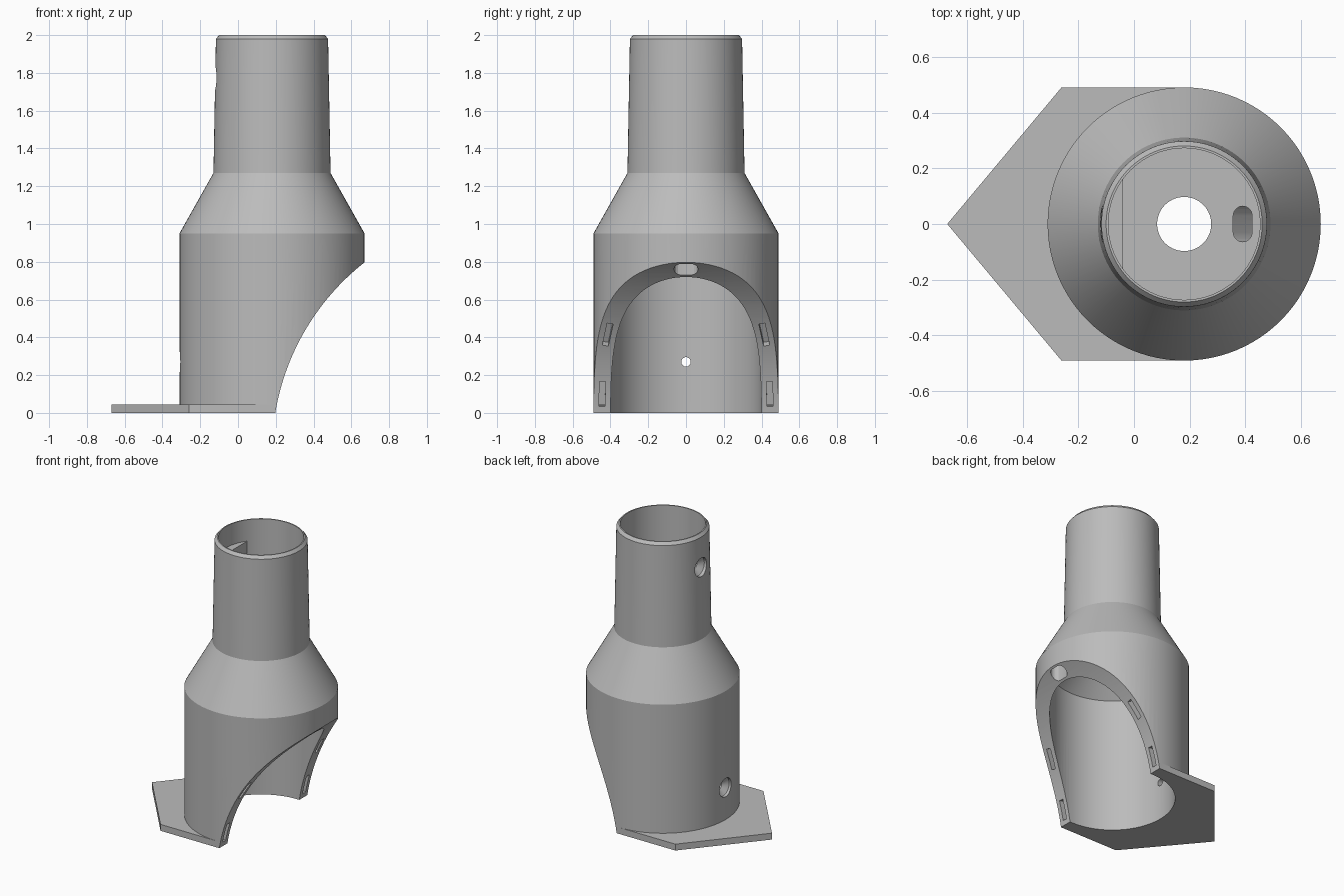
import bpy, bmesh
from math import sin, cos, pi, sqrt, acos
from mathutils import Vector, Matrix

cube = bpy.data.objects.get("Cube")
if cube:
    bpy.data.objects.remove(cube, do_unlink=True)

AXIS = 0.18                              # centre line of the tube
ARC_X, ARC_Z, ARC_R = 1.46, -0.21, 1.28  # curve of the arched opening

grey = bpy.data.materials.new("matte grey")
grey.use_nodes = True
grey.diffuse_color = (0.5, 0.5, 0.5, 1)
grey.node_tree.nodes["Principled BSDF"].inputs["Base Color"].default_value = (0.5, 0.5, 0.5, 1)


def loft(name, loops, closed=False):
    """Skin equal-length loops; cap the ends, or join last to first."""
    bm = bmesh.new()
    rings = [[bm.verts.new(p) for p in loop] for loop in loops]
    pairs = list(zip(rings, rings[1:]))
    if closed:
        pairs.append((rings[-1], rings[0]))
    else:
        bm.faces.new(rings[0])
        bm.faces.new(rings[-1])
    n = len(rings[0])
    for a, b in pairs:
        for i in range(n):
            j = (i + 1) % n
            bm.faces.new((a[i], a[j], b[j], b[i]))
    bmesh.ops.recalc_face_normals(bm, faces=bm.faces)
    mesh = bpy.data.meshes.new(name)
    bm.to_mesh(mesh)
    bm.free()
    mesh.materials.append(grey)
    obj = bpy.data.objects.new(name, mesh)
    bpy.context.collection.objects.link(obj)
    return obj


def ring(r, z, n=96):
    return [(AXIS + r * cos(2 * pi * i / n), r * sin(2 * pi * i / n), z) for i in range(n)]


def x_ring(x, z, r, n=32):
    return [(x, r * cos(2 * pi * i / n), z + r * sin(2 * pi * i / n)) for i in range(n)]


def combine(target, tool, operation="DIFFERENCE"):
    mod = target.modifiers.new(operation.lower(), "BOOLEAN")
    mod.operation = operation
    mod.solver = "EXACT"
    mod.object = tool
    bpy.ops.object.select_all(action="DESELECT")
    target.select_set(True)
    bpy.context.view_layer.objects.active = target
    bpy.ops.object.modifier_apply(modifier=mod.name)
    bpy.data.objects.remove(tool, do_unlink=True)


# Turned body: wide sleeve, shoulder, neck, inner floor with a central hole
profile = [(0.40, 0), (0.49, 0), (0.49, 0.95), (0.31, 1.27), (0.297, 1.98), (0.28, 2),
           (0.272, 2), (0.272, 1.27), (0.097, 1.27), (0.097, 1.25), (0.40, 0.95)]
body = loft("body", [ring(r, z) for r, z in profile], closed=True)

# Flat-faced screw boss inside the neck
boss_r = 0.285
half = acos(0.22 / boss_r)
angles = [pi - half + 2 * half * i / 24 for i in range(25)]
boss = loft("screw_boss", [[(AXIS + boss_r * cos(a), boss_r * sin(a), z) for a in angles]
                           for z in (1.26, 1.85)])
combine(body, boss, "UNION")

# Arched opening
arch = loft("arch_cutter", [[(ARC_X + ARC_R * cos(2 * pi * i / 256), y,
                              ARC_Z + ARC_R * sin(2 * pi * i / 256)) for i in range(256)]
                            for y in (-0.7, 0.7)])
combine(body, arch)


# Cable channel from the top of the arch to the inner floor
def slot(x, z):
    pts = []
    for side in (1, -1):
        for i in range(9):
            a = pi * i / 8 + (0 if side > 0 else pi)
            pts.append((x + 0.034 * cos(a), side * 0.03 + 0.034 * sin(a), z))
    return pts


channel = loft("channel_cutter", [slot(0.63, 0.6), slot(0.62, 0.94), slot(0.39, 1.2), slot(0.39, 1.4)])
combine(body, channel)

# Countersunk screw holes in the back wall
for x, z, depth in ((-0.31, 0.27, 0.2), (-0.117, 1.77, 0.15)):
    hole = loft("screw_cutter", [x_ring(x - 0.05, z, 0.065), x_ring(x + 0.02, z, 0.065),
                                 x_ring(x + 0.05, z, 0.025), x_ring(x + depth, z, 0.025)])
    combine(body, hole)


# Small rectangular pockets along the arch rim
def rim(z, side):
    x = ARC_X - sqrt(ARC_R ** 2 - (z - ARC_Z) ** 2)
    return Vector((x, side * sqrt(0.445 ** 2 - (x - AXIS) ** 2), z))


for side in (1, -1):
    for z in (0.10, 0.415):
        p = rim(z, side)
        along = (rim(z + 0.01, side) - rim(z - 0.01, side)).normalized()
        out = Vector((ARC_X - p.x, 0, ARC_Z - p.z)).normalized()
        across = along.cross(out).normalized()
        pocket = loft("pocket_cutter", [[p + out * d + across * (0.016 * u) + along * (0.068 * v)
                                         for u, v in ((-1, -1), (1, -1), (1, 1), (-1, 1))]
                                        for d in (-0.04, 0.04)])
        combine(body, pocket)

# Pointed base plate, bored inside the sleeve wall
outline = [(-0.67, 0), (-0.26, -0.49), (AXIS, -0.49), (AXIS, 0.49), (-0.26, 0.49)]
plate = loft("base_plate", [[(x, y, z) for x, y in outline] for z in (0, 0.045)])
combine(plate, loft("bore_cutter", [ring(0.43, -0.1), ring(0.43, 0.2)]))

bpy.ops.object.select_all(action="DESELECT")
for obj in (body, plate):
    obj.select_set(True)
bpy.context.view_layer.objects.active = body
bpy.ops.object.shade_smooth_by_angle(angle=pi / 9)
